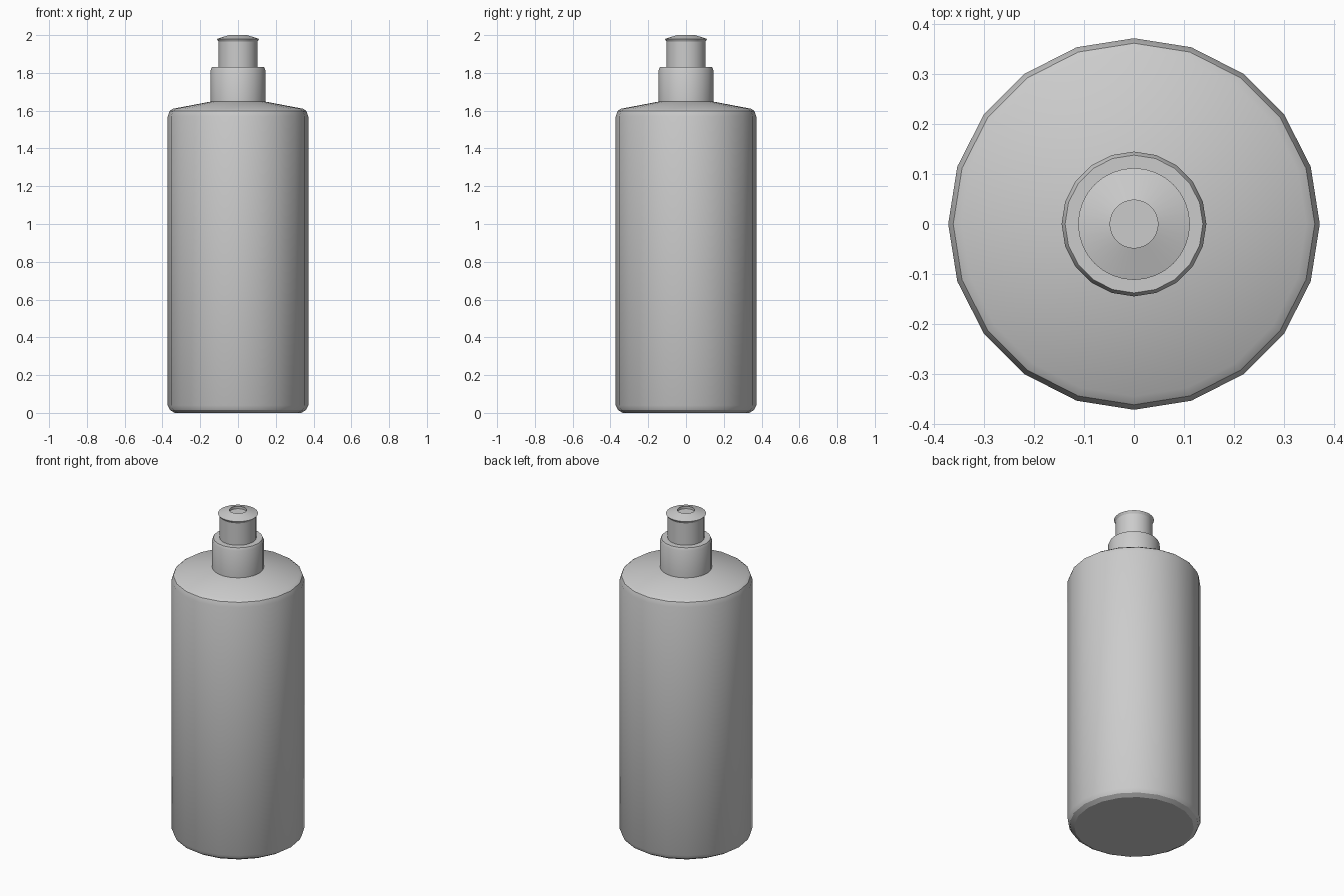
import bpy, bmesh
from math import radians, cos, sin, pi

if "Cube" in bpy.data.objects:
    bpy.data.objects.remove(bpy.data.objects["Cube"])


def lathe(name, profile, sides):
    """Spin an (r, z) profile around the z axis and cap both ends."""
    bm = bmesh.new()
    rings = [[bm.verts.new((r * cos(2 * pi * i / sides), r * sin(2 * pi * i / sides), z))
              for i in range(sides)] for r, z in profile]
    for a, b in zip(rings, rings[1:]):
        for i in range(sides):
            j = (i + 1) % sides
            bm.faces.new((a[i], a[j], b[j], b[i]))
    bm.faces.new(rings[0][::-1])
    bm.faces.new(rings[-1])
    mesh = bpy.data.meshes.new(name)
    bm.to_mesh(mesh)
    bm.free()
    obj = bpy.data.objects.new(name, mesh)
    bpy.context.collection.objects.link(obj)
    bpy.ops.object.select_all(action='DESELECT')
    obj.select_set(True)
    bpy.context.view_layer.objects.active = obj
    bpy.ops.object.shade_smooth_by_angle(angle=radians(30))
    return obj


# Bottle body with sloped shoulder and screw collar
lathe("bottle_body", [
    (0.335, 0), (0.36, 0.015), (0.372, 0.04), (0.372, 1.57), (0.362, 1.598),
    (0.345, 1.61), (0.145, 1.648), (0.145, 1.815), (0.138, 1.83)], 20)

# Pull-up spout with flared lip and a recessed opening
lathe("spout", [
    (0.103, 1.82), (0.103, 1.965), (0.112, 1.98), (0.048, 2.0), (0.048, 1.985)], 32)
